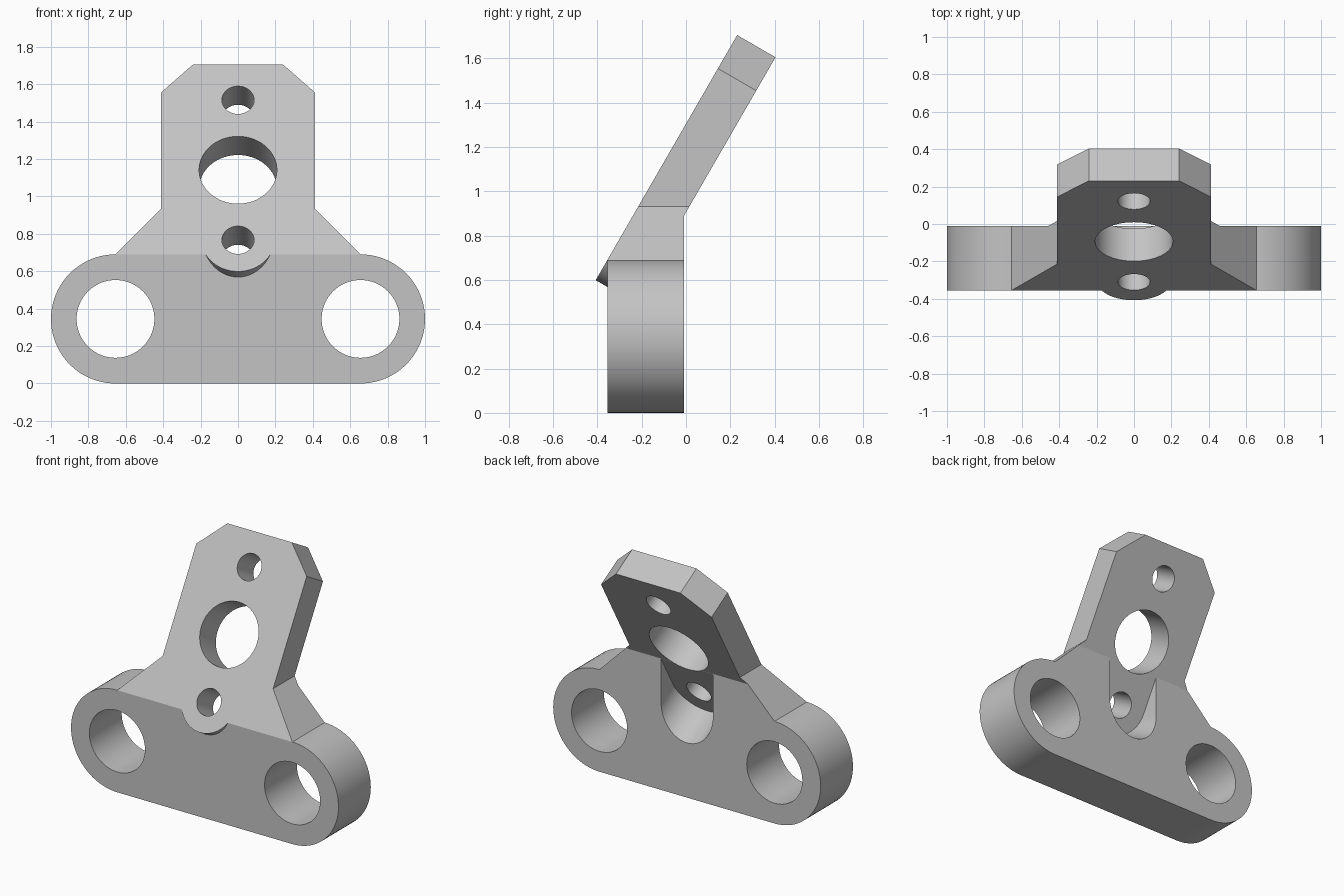
import bpy, bmesh
from math import radians, sin, cos, pi
from mathutils import Euler

if "Cube" in bpy.data.objects:
    bpy.data.objects.remove(bpy.data.objects["Cube"], do_unlink=True)

grey = bpy.data.materials.new("plain grey")
grey.use_nodes = True
grey.diffuse_color = (0.55, 0.55, 0.55, 1)
grey.node_tree.nodes["Principled BSDF"].inputs["Base Color"].default_value = grey.diffuse_color

FRONT = (90, 0, 0)      # profile in x, z; depth runs towards +y
SIDE = (90, 0, 90)      # profile in y, z; depth runs across x
TILT = (60, 0, 0)       # profile on the leaning plate; depth runs through it
PLATE_ORIGIN = (0, -0.3105, 0.767)


def prism(name, points, near, far, turn, origin=(0, 0, 0)):
    """Extrude a flat profile between two depths, then place it."""
    bm = bmesh.new()
    face = bm.faces.new([bm.verts.new((x, y, -near)) for x, y in points])
    grown = bmesh.ops.extrude_face_region(bm, geom=[face])["geom"]
    verts = [g for g in grown if isinstance(g, bmesh.types.BMVert)]
    bmesh.ops.translate(bm, verts=verts, vec=(0, 0, near - far))
    bm.transform(Euler([radians(a) for a in turn]).to_matrix().to_4x4())
    bmesh.ops.translate(bm, verts=bm.verts, vec=origin)
    bmesh.ops.recalc_face_normals(bm, faces=bm.faces)
    mesh = bpy.data.meshes.new(name)
    bm.to_mesh(mesh)
    bm.free()
    mesh.materials.append(grey)
    obj = bpy.data.objects.new(name, mesh)
    bpy.context.collection.objects.link(obj)
    return obj


def arc(cx, cy, r, start=0, end=360, steps=64):
    count = steps if end - start == 360 else steps + 1
    angles = [radians(start + (end - start) * i / steps) for i in range(count)]
    return [(cx + r * cos(a), cy + r * sin(a)) for a in angles]


def combine(target, tool, operation):
    mod = target.modifiers.new(operation.lower(), "BOOLEAN")
    mod.operation, mod.solver, mod.object = operation, "EXACT", tool
    bpy.context.view_layer.objects.active = target
    bpy.ops.object.modifier_apply(modifier=mod.name)
    bpy.data.objects.remove(tool, do_unlink=True)


# Front outline: rounded base, sloping shoulders and upright plate
half = arc(0.655, 0.345, 0.345, -90, 90, 40) + [(0.413, 0.932), (0.413, 1.9)]
outline = half + [(-x, z) for x, z in reversed(half)]
bracket = prism("mounting_bracket", outline, -0.355, 0.6, FRONT)

# Round boss below the lower plate hole
boss = prism("boss", arc(0, 0, 0.194), -0.1, 0.3, TILT, PLATE_ORIGIN)
combine(bracket, boss, "UNION")

# Side profile: vertical back, leaning plate, slanted front
profile = [(-0.811, -0.1), (0.231, 1.705), (0.404, 1.605), (-0.01, 0.888), (-0.01, -0.1)]
combine(bracket, prism("side_profile", profile, -1.2, 1.2, SIDE), "INTERSECT")

# Chamfered top corners, square to the plate
for side in (-1, 1):
    corner = [(side * 0.47, 0.85), (side * 0.1835, 1.143), (side * 0.6, 1.25)]
    corner = [(side * 0.4697, 0.852), (side * 0.1833, 1.141), (side * 0.6, 1.3)]
    combine(bracket, prism("corner_cut", corner, -0.2, 0.4, TILT, PLATE_ORIGIN), "DIFFERENCE")

# Rounded slot in the back that clears the lower plate hole
slot = arc(0, 0, 0.194, 180, 360, 40) + [(0.194, 0.5), (-0.194, 0.5)]
combine(bracket, prism("back_slot", slot, 0.2003, 0.9, TILT, PLATE_ORIGIN), "DIFFERENCE")

# Three holes through the plate
for height, radius in ((0, 0.086), (0.432, 0.208), (0.864, 0.086)):
    hole = prism("plate_hole", arc(0, height, radius), -0.3, 0.6, TILT, PLATE_ORIGIN)
    combine(bracket, hole, "DIFFERENCE")

# Two large holes through the base
for side in (-1, 1):
    hole = prism("base_hole", arc(side * 0.655, 0.345, 0.208), -0.7, 0.3, FRONT)
    combine(bracket, hole, "DIFFERENCE")

bpy.ops.object.select_all(action="DESELECT")
bracket.select_set(True)
bpy.context.view_layer.objects.active = bracket
bpy.ops.object.shade_smooth_by_angle(angle=radians(25))
